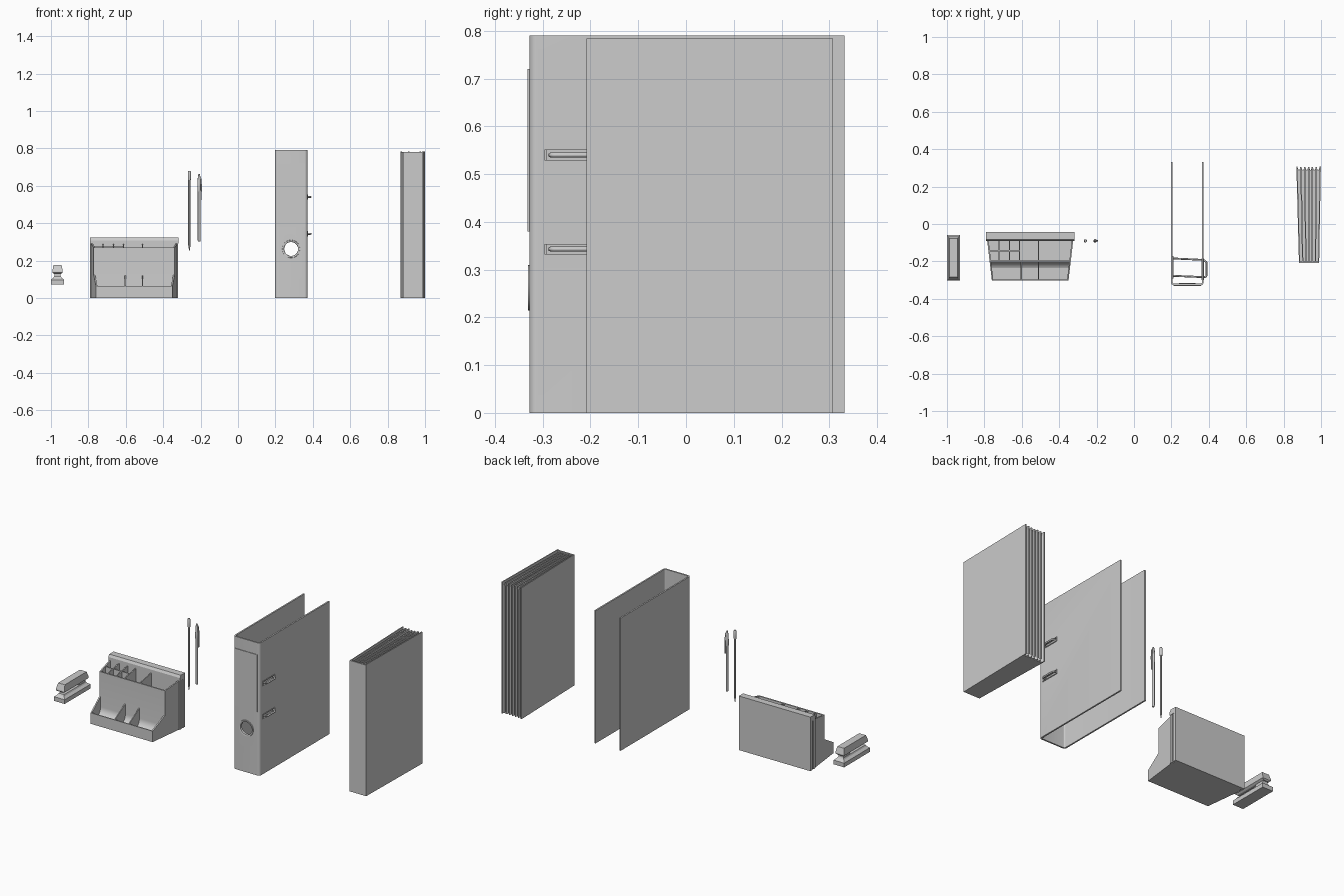
import bpy, bmesh, math
from mathutils import Vector

if "Cube" in bpy.data.objects:
    bpy.data.objects.remove(bpy.data.objects["Cube"])


def mesh_obj(name, rings, cap=True, smooth=False):
    """Skin a list of equal-length point loops into a solid."""
    bm = bmesh.new()
    vs = [[bm.verts.new(p) for p in r] for r in rings]
    n = len(rings[0])
    for a, b in zip(vs, vs[1:]):
        for i in range(n):
            bm.faces.new((a[i], a[(i + 1) % n], b[(i + 1) % n], b[i]))
    if cap:
        bm.faces.new(vs[0])
        bm.faces.new(vs[-1])
    bmesh.ops.recalc_face_normals(bm, faces=bm.faces)
    me = bpy.data.meshes.new(name)
    bm.to_mesh(me)
    bm.free()
    ob = bpy.data.objects.new(name, me)
    bpy.context.collection.objects.link(ob)
    if smooth:
        bpy.ops.object.select_all(action='DESELECT')
        ob.select_set(True)
        bpy.context.view_layer.objects.active = ob
        bpy.ops.object.shade_smooth_by_angle()
    return ob


def prism(name, pts, z0, z1, smooth=False):
    return mesh_obj(name, [[(x, y, z) for x, y in pts] for z in (z0, z1)], smooth=smooth)


def rect(x0, x1, y0, y1):
    return [(x0, y0), (x1, y0), (x1, y1), (x0, y1)]


def box(name, x0, x1, y0, y1, z0, z1):
    return prism(name, rect(x0, x1, y0, y1), z0, z1)


def lathe(name, cx, cy, prof, n):
    rings = [[(cx + r * math.cos(2 * math.pi * i / n), cy + r * math.sin(2 * math.pi * i / n), z)
              for i in range(n)] for r, z in prof]
    return mesh_obj(name, rings, smooth=True)


def cut(target, cutter):
    m = target.modifiers.new("cut", 'BOOLEAN')
    m.operation = 'DIFFERENCE'
    m.solver = 'EXACT'
    m.object = cutter
    bpy.context.view_layer.objects.active = target
    bpy.ops.object.modifier_apply(modifier=m.name)
    bpy.data.objects.remove(cutter)


def arc(cx, cy, r, a0, a1, n=6):
    return [(cx + r * math.cos(math.radians(a0 + (a1 - a0) * i / n)),
             cy + r * math.sin(math.radians(a0 + (a1 - a0) * i / n))) for i in range(n + 1)]


# ---- stapler: stacked tapered loops (half width, front y, back y, z)
def stack(name, levels):
    return mesh_obj(name, [[(x, y, z) for x, y in rect(-0.965 - w, -0.965 + w, y0, y1)]
                           for w, y0, y1, z in levels])


stack("stapler_base", [(0.035, -0.303, -0.06, 0.072), (0.035, -0.303, -0.06, 0.097),
                       (0.022, -0.29, -0.075, 0.108), (0.018, -0.285, -0.08, 0.116)])
stack("stapler_arm", [(0.017, -0.288, -0.075, 0.128), (0.028, -0.296, -0.067, 0.135),
                      (0.028, -0.296, -0.067, 0.142), (0.022, -0.283, -0.078, 0.175)])
stack("stapler_hinge", [(0.016, -0.14, -0.08, 0.112), (0.016, -0.14, -0.08, 0.132)])

# ---- desk organiser
CX = -0.555


def half(y):
    return 0.205 + 0.025 * (y + 0.30) / 0.21


def side_wall(name, s, prof, t=0.008):
    return mesh_obj(name, [[(CX + s * (half(y) - d), y, z) for y, z in prof] for d in (0, t)])


def cross_wall(name, y, z0, z1, t=0.006):
    a, b = half(y), half(y + t)
    return prism(name, [(CX - a, y), (CX + a, y), (CX + b, y + t), (CX - b, y + t)], z0, z1)


wall = [(-0.303, 0), (-0.303, 0.065), (-0.203, 0.123), (-0.203, 0.27), (-0.09, 0.29), (-0.09, 0)]
side_wall("organiser_left_side", -1, wall)
side_wall("organiser_right_side", 1, wall)
a, b = half(-0.303), half(-0.09)
prism("organiser_floor", [(CX - a, -0.303), (CX + a, -0.303), (CX + b, -0.09), (CX - b, -0.09)], 0, 0.015)
cross_wall("organiser_front_wall", -0.303, 0, 0.065)
# tall middle wall with a curved foot
foot = [(-0.195, 0.27), (-0.203, 0.27)] + [(y, z) for y, z in arc(-0.253, 0.062, 0.05, 0, -90, 8)] \
    + [(-0.253, 0.01), (-0.195, 0.01)]
mesh_obj("organiser_middle_wall", [[(CX + s * (half(y) - 0.002), y, z) for y, z in foot] for s in (-1, 1)], smooth=True)
for i, x in enumerate((-0.603, -0.51)):
    prof = [(-0.30, 0.01), (-0.30, 0.065), (-0.20, 0.123), (-0.20, 0.01)]
    mesh_obj(f"front_divider_{i}", [[(x + d, y, z) for y, z in prof] for d in (-0.003, 0.003)])
for i, x in enumerate((-0.722, -0.666, -0.612, -0.51)):
    prof = [(-0.20, 0.01), (-0.20, 0.268), (-0.09, 0.288), (-0.09, 0.01)]
    mesh_obj(f"rear_divider_{i}", [[(x + d, y, z) for y, z in prof] for d in (-0.003, 0.003)])
box("rear_cross_divider", -0.775, -0.612, -0.146, -0.140, 0.01, 0.277)
# layered back
for nm, w, y0, y1, z1 in (("front", 0.235, -0.09, -0.072, 0.305), ("core", 0.226, -0.072, -0.062, 0.312),
                          ("rear", 0.235, -0.062, -0.042, 0.322)):
    box(f"organiser_back_{nm}", CX - w, CX + w, y0, y1, 0, z1)
mesh_obj("organiser_back_cap", [[(x, y, z) for y, z in ((-0.09, 0.29), (-0.09, 0.308), (-0.082, 0.322),
         (-0.042, 0.322), (-0.042, 0.29))] for x in (CX - 0.236, CX + 0.236)])

# ---- pencil and pen
lathe("pencil", -0.26, -0.09, [(0.0008, 0.25), (0.003, 0.262), (0.0065, 0.285), (0.0065, 0.635)], 6)
lathe("pencil_cap", -0.26, -0.09, [(0.0075, 0.63), (0.0085, 0.645), (0.0085, 0.672), (0.006, 0.68)], 16)
lathe("pen_body", -0.208, -0.09, [(0.006, 0.302), (0.0075, 0.31), (0.0075, 0.57), (0.009, 0.575),
                                  (0.009, 0.61), (0.007, 0.645), (0.004, 0.662)], 16)
mesh_obj("pen_clip", [[(x, y, z) for x, z in ((-0.205, 0.655), (-0.197, 0.645), (-0.193, 0.60), (-0.195, 0.525),
         (-0.199, 0.525), (-0.198, 0.60), (-0.202, 0.635), (-0.207, 0.64))] for y in (-0.094, -0.086)])

# ---- lever binder: U-shaped cover with rounded spine edges
X0, X1, Y0, Y1, T, R = 0.198, 0.372, -0.328, 0.332, 0.009, 0.016
outer = [(X0, Y1)] + arc(X0 + R, Y0 + R, R, 180, 270) + arc(X1 - R, Y0 + R, R, 270, 360) + [(X1, Y1)]
inner = [(X1 - T, Y1)] + arc(X1 - R, Y0 + R, R - T, 360, 270) + arc(X0 + R, Y0 + R, R - T, 270, 180) + [(X0 + T, Y1)]
cover = prism("binder_cover", outer + inner, 0, 0.79)

HX, HZ, N = 0.284, 0.262, 32


def circle_y(r, y):
    return [(HX + r * math.cos(2 * math.pi * i / N), y, HZ + r * math.sin(2 * math.pi * i / N)) for i in range(N)]


cut(cover, mesh_obj("hole_cutter", [circle_y(0.04, -0.36), circle_y(0.04, -0.30)]))
SLOTS = (0.343, 0.540)
for z in SLOTS:
    cut(cover, box("slot_cutter", 0.35, 0.39, -0.297, -0.188, z - 0.011, z + 0.011))
bpy.ops.object.select_all(action='DESELECT')
cover.select_set(True)
bpy.context.view_layer.objects.active = cover
bpy.ops.object.shade_smooth_by_angle()

# finger ring in the spine
ring_prof = [(0.048, -0.327), (0.047, -0.331), (0.042, -0.331), (0.038, -0.329), (0.037, -0.316),
             (0.044, -0.316), (0.044, -0.327), (0.048, -0.327)]
mesh_obj("finger_ring", [circle_y(r, y) for r, y in ring_prof], cap=False, smooth=True)
box("spine_label", 0.212, 0.358, -0.3315, -0.327, 0.38, 0.72)

# slot frames and binder rings passing through the right cover
for i, z in enumerate(SLOTS):
    for nm, y0, y1, z0, z1 in (("low", -0.30, -0.185, -0.014, -0.010), ("high", -0.30, -0.185, 0.010, 0.014),
                               ("front", -0.30, -0.296, -0.010, 0.010), ("back", -0.189, -0.185, -0.010, 0.010)):
        box(f"slot_frame_{nm}_{i}", 0.361, 0.375, y0, y1, z + z0, z + z1)
    path = [(0.207, -0.277), (0.372, -0.284)] + arc(0.376, -0.272, 0.012, -60, 0, 3) \
        + arc(0.376, -0.21, 0.012, 0, 60, 3) + [(0.372, -0.192), (0.207, -0.184)]
    cu = bpy.data.curves.new("binder_ring", 'CURVE')
    cu.dimensions = '3D'
    cu.bevel_depth = 0.005
    cu.bevel_resolution = 2
    cu.use_fill_caps = True
    sp = cu.splines.new('POLY')
    sp.points.add(len(path) - 1)
    for p, (x, y) in zip(sp.points, path):
        p.co = (x, y, z, 1)
    bpy.context.collection.objects.link(bpy.data.objects.new(f"binder_ring_{i}", cu))
box("ring_plate", 0.206, 0.211, -0.292, -0.172, 0.31, 0.575)

# ---- expanding file: covers, spine, pleated body and fanned dividers
FY, BY = -0.208, 0.308


def fan(t, y):
    """x across the file at fraction t, widening towards the back."""
    k = (y - FY) / (BY - FY)
    return (0.882 - 0.014 * k) + t * (0.108 + 0.023 * k)


def leaf(name, t0, t1, y0, y1, z0, zf, zb):
    mesh_obj(name, [[(fan(t, y0), y0, z0), (fan(t, y1), y1, z0), (fan(t, y1), y1, zb), (fan(t, y0), y0, zf)]
                    for t in (t0, t1)])


leaf("file_left_cover", 0, 0.05, FY, BY, 0, 0.78, 0.782)
leaf("file_right_cover", 0.95, 1, FY, BY, 0, 0.784, 0.784)
leaf("file_spine", 0, 1, FY, FY + 0.008, 0, 0.78, 0.78)
P = 6
zig = [(fan(0.02, FY + 0.004), FY + 0.004), (fan(0.98, FY + 0.004), FY + 0.004)]
for i in range(2 * P, -1, -1):
    t = 0.03 + 0.94 * i / (2 * P)
    y = BY - (0.022 if i % 2 else 0.003)
    zig.append((fan(t, y), y))
prism("file_pleats", zig, 0, 0.763)
for i in range(1, P):
    t = 0.03 + 0.94 * i / P
    leaf(f"file_divider_{i}", t - 0.03, t + 0.03, FY + 0.006, BY - 0.004, 0.01, 0.776, 0.778 + 0.002 * (i % 3))
